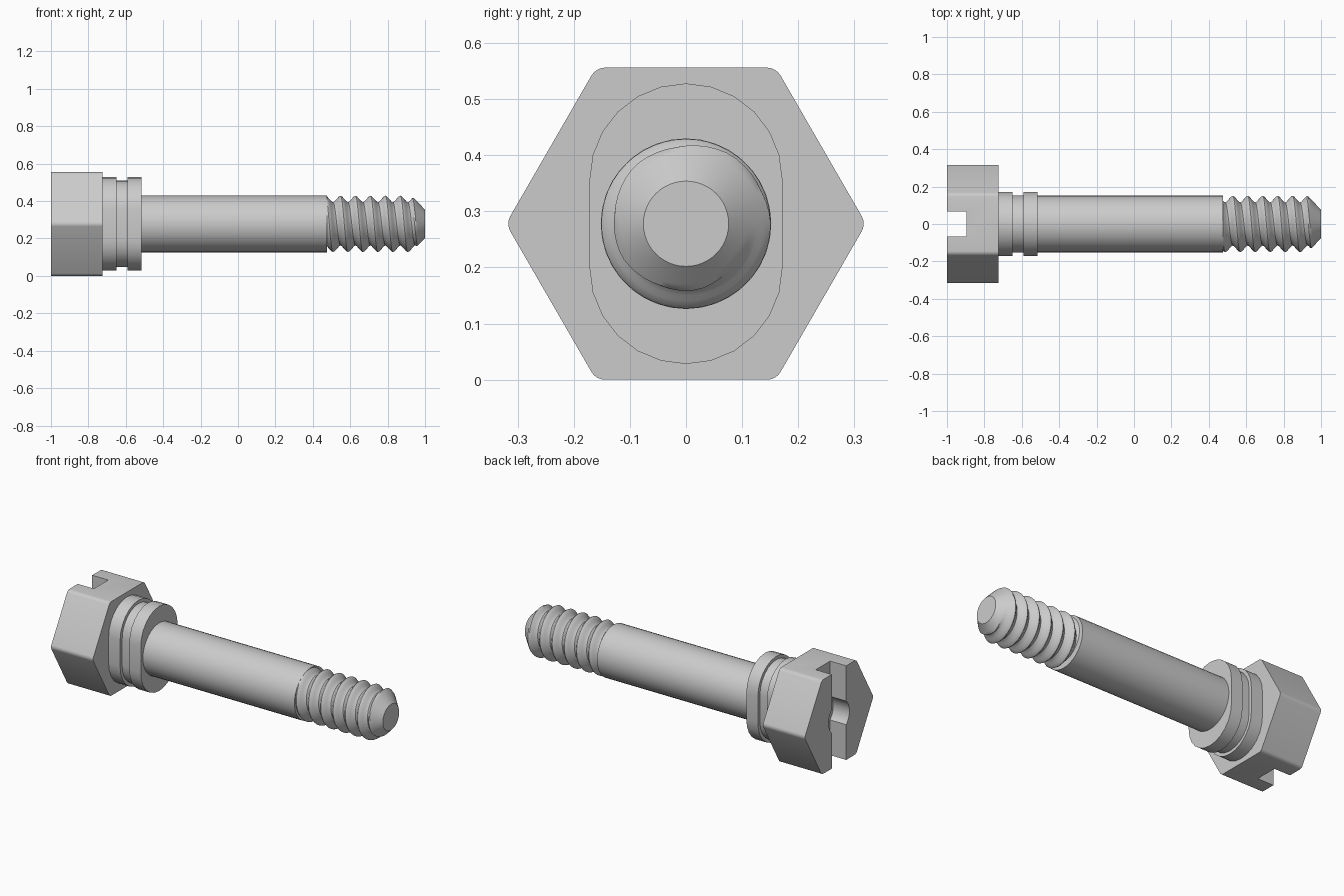
import bpy, bmesh, math
from mathutils import Matrix

if "Cube" in bpy.data.objects:
    bpy.data.objects.remove(bpy.data.objects["Cube"], do_unlink=True)

AXIS_Z = 0.278       # height of the bolt axis, also the hexagon apothem
SHAFT_R = 0.152
SIDES = 36

steel = bpy.data.materials.new("grey steel")
steel.use_nodes = True
GREY = (0.6, 0.6, 0.6, 1)
steel.diffuse_color = GREY
steel.node_tree.nodes["Principled BSDF"].inputs["Base Color"].default_value = GREY


def shade(obj):
    bpy.ops.object.select_all(action="DESELECT")
    obj.select_set(True)
    bpy.context.view_layer.objects.active = obj
    bpy.ops.object.shade_smooth_by_angle(angle=math.radians(30))


def finish(bm, name):
    bmesh.ops.recalc_face_normals(bm, faces=bm.faces)
    mesh = bpy.data.meshes.new(name)
    bm.to_mesh(mesh)
    bm.free()
    mesh.materials.append(steel)
    obj = bpy.data.objects.new(name, mesh)
    bpy.context.collection.objects.link(obj)
    return obj


def prism(x0, x1, radius, sides):
    """Closed prism along x, centred on the bolt axis."""
    bm = bmesh.new()
    place = (Matrix.Translation(((x0 + x1) / 2, 0, AXIS_Z))
             @ Matrix.Rotation(math.pi / 2, 4, "Y"))
    bmesh.ops.create_cone(bm, cap_ends=True, segments=sides, radius1=radius,
                          radius2=radius, depth=x1 - x0, matrix=place)
    return bm


def cut(target, cutter):
    mod = target.modifiers.new("cut", "BOOLEAN")
    mod.operation = "DIFFERENCE"
    mod.solver = "EXACT"
    mod.object = cutter
    bpy.context.view_layer.objects.active = target
    bpy.ops.object.modifier_apply(modifier=mod.name)
    bpy.data.objects.remove(cutter, do_unlink=True)


# Hexagonal head: points towards the sides, rounded long edges
bm = prism(-1, -0.725, AXIS_Z / math.cos(math.pi / 6), 6)
for v in bm.verts:                                # flats up and down, points at +y and -y
    v.co.y, v.co.z = v.co.y, v.co.z
if max(v.co.z for v in bm.verts) > 2 * AXIS_Z + 0.01:
    bmesh.ops.rotate(bm, verts=bm.verts, cent=(0, 0, AXIS_Z),
                     matrix=Matrix.Rotation(math.pi / 6, 3, "X"))
long_edges = [e for e in bm.edges if abs(e.verts[0].co.x - e.verts[1].co.x) > 0.1]
bmesh.ops.bevel(bm, geom=long_edges, offset=0.015, segments=4, profile=0.5,
                affect="EDGES")
head = finish(bm, "hex_head")

# Screwdriver slot and the round recess in its middle
bm = bmesh.new()
bmesh.ops.create_cube(bm, size=1, matrix=Matrix.Translation((-1, 0, AXIS_Z))
                      @ Matrix.Diagonal((0.21, 0.134, 1, 1)))
cut(head, finish(bm, "slot_cutter"))
cut(head, finish(prism(-1.1, -0.894, 0.097, SIDES), "recess_cutter"))
shade(head)

# Grooved collar: upright stadium-shaped plates
ARC = 12
for name, x0, x1, radius in (("collar_inner", -0.725, -0.65, 0.172),
                             ("collar_groove", -0.65, -0.59, 0.153),
                             ("collar_outer", -0.59, -0.515, 0.172)):
    bm = bmesh.new()
    outline = []
    for side in (1, -1):
        for i in range(ARC + 1):
            a = math.pi * i / ARC
            outline.append(bm.verts.new((x0, side * radius * math.cos(a),
                                         AXIS_Z + side * (0.078 + radius * math.sin(a)))))
    plate = bmesh.ops.extrude_face_region(bm, geom=[bm.faces.new(outline)],
                                          use_keep_orig=True)
    moved = [g for g in plate["geom"] if isinstance(g, bmesh.types.BMVert)]
    bmesh.ops.translate(bm, verts=moved, vec=(x1 - x0, 0, 0))
    shade(finish(bm, name))

# Plain shaft
shade(finish(prism(-0.515, 0.475, SHAFT_R, SIDES), "shaft"))

# Thread: a right-handed helical grid, cropped by the chamfered tip
START, PITCH, CORE, CREST = 0.475, 0.08, 0.115, 0.151
STEPS, TURN = 10, 48


def thread_radius(x, theta):
    phase = ((x - 0.548) / PITCH + theta / math.tau) % 1
    ridge = abs(phase - 0.5) * 2                  # one on the crest, zero in the root
    ridge = min(max((ridge - 0.1) / 0.8, 0), 1)
    return min(CORE + (CREST - CORE) * ridge, 0.076 + (1 - x) * 1.05)


bm = bmesh.new()
rows = []
for k in range(-STEPS, 8 * STEPS):
    row = []
    for j in range(TURN + 1):
        theta = math.tau * j / TURN
        x = 0.468 + (k / STEPS + 1 - j / TURN) * PITCH
        x = min(max(x, START), 1)
        r = thread_radius(x, theta)
        row.append(bm.verts.new((x, r * math.sin(theta), AXIS_Z + r * math.cos(theta))))
    rows.append(row)
for low, high in zip(rows, rows[1:]):
    for j in range(TURN):
        bm.faces.new((low[j], low[j + 1], high[j + 1], high[j]))
bmesh.ops.remove_doubles(bm, verts=bm.verts, dist=0.0004)
bmesh.ops.holes_fill(bm, edges=[e for e in bm.edges if e.is_boundary
                                and e.verts[0].co.x > 0.99])
shade(finish(bm, "thread"))
